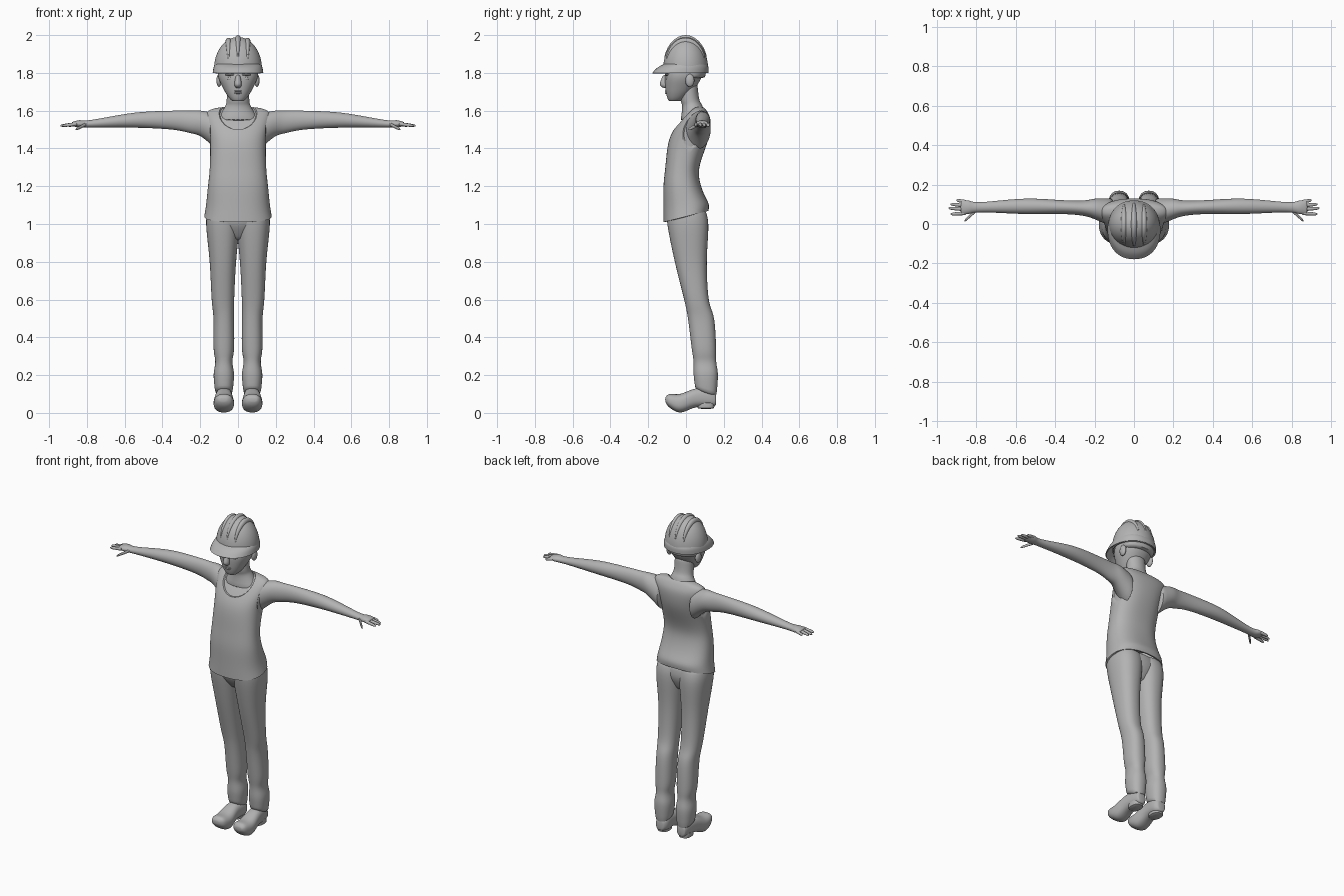
import bpy
import bmesh
from math import cos, sin, pi, sqrt, copysign
from mathutils import Vector

if "Cube" in bpy.data.objects:
    bpy.data.objects.remove(bpy.data.objects["Cube"], do_unlink=True)

shade = .45
grey = bpy.data.materials.new("plain_grey")
grey.use_nodes = True
grey.diffuse_color = (shade, shade, shade, 1)
for node in grey.node_tree.nodes:
    if node.type == 'BSDF_PRINCIPLED':
        node.inputs["Base Color"].default_value = (shade, shade, shade, 1)

parts = []


def finish(name, bm, mirror=False, subdivide=True, thickness=0):
    """Turn a bmesh into an object with the usual modifiers."""
    bmesh.ops.recalc_face_normals(bm, faces=bm.faces[:])
    mesh = bpy.data.meshes.new(name)
    bm.to_mesh(mesh)
    bm.free()
    mesh.materials.append(grey)
    obj = bpy.data.objects.new(name, mesh)
    bpy.context.collection.objects.link(obj)
    if mirror:
        modifier = obj.modifiers.new("mirror", 'MIRROR')
        modifier.use_mirror_merge = False
    if subdivide:
        modifier = obj.modifiers.new("smooth", 'SUBSURF')
        modifier.levels = modifier.render_levels = 1
    if thickness:
        modifier = obj.modifiers.new("shell", 'SOLIDIFY')
        modifier.thickness = thickness
        modifier.offset = -1
    parts.append(obj)
    return obj


def refine(rings, steps=3):
    """Run a smooth spline through the given rings."""
    points = [Vector(ring) for ring in rings]
    padded = [points[0]] + points + [points[-1]]
    result = []
    for a, b, c, d in zip(padded, padded[1:], padded[2:], padded[3:]):
        for step in range(steps):
            f = step / steps
            cubic = (b - c) * 3 + d - a
            square = a * 2 - b * 5 + c * 4 - d
            result.append(b + (c - a + (square + cubic * f) * f) * (f / 2))
    return result + [points[-1]]


def loft(name, rings, axis='z', power=2, bottom=True, top=True, tilt=0, **options):
    """Skin rounded rings; each ring is (position, a min, a max, b min, b max)."""
    bm = bmesh.new()
    sides = 28
    start = rings[0][0]
    loops = []
    for t, a_min, a_max, b_min, b_max in refine(rings):
        slant = tilt * max(0, 1 - (t - start) * 10)
        loop = []
        for k in range(sides):
            angle = 2 * pi * k / sides
            u, v = (copysign(abs(w) ** (2 / power), w) for w in (cos(angle), sin(angle)))
            a = (a_min + a_max + u * (a_max - a_min)) / 2
            b_offset = v * (b_max - b_min) / 2
            b = (b_min + b_max) / 2 + b_offset
            h = t + slant * b_offset
            place = {'x': (h, a, b), 'y': (a, h, b), 'z': (a, b, h)}[axis]
            loop.append(bm.verts.new(place))
        loops.append(loop)
    for low, high in zip(loops, loops[1:]):
        for k in range(sides):
            j = (k + 1) % sides
            bm.faces.new((low[k], low[j], high[j], high[k]))
    if bottom:
        bm.faces.new(loops[0])
    if top:
        bm.faces.new(loops[-1])
    return finish(name, bm, **options)


def centred(rings):
    """Rings centred on the middle plane, given as (z, half width, y min, y max)."""
    return [(z, -width, width, front, back) for z, width, front, back in rings]


def ball(name, centre, radii):
    bm = bmesh.new()
    bmesh.ops.create_uvsphere(bm, u_segments=32, v_segments=20, radius=1)
    bmesh.ops.scale(bm, vec=radii, verts=bm.verts[:])
    bmesh.ops.translate(bm, vec=centre, verts=bm.verts[:])
    return finish(name, bm, subdivide=False)


def finger(name, base, tip):
    base, tip = Vector(base), Vector(tip)
    rings = []
    for fraction, radius in ((0, .01), (.8, .008), (1, .003)):
        p = base.lerp(tip, fraction)
        rings.append((p.x, p.y - radius, p.y + radius, p.z - radius, p.z + radius))
    loft(name, rings, axis='x', mirror=True)


# Sleeveless shirt with a slanted hem, and the skin just inside it
torso = centred([
    (1.04, .18, -.12, .12), (1.1, .17, -.12, .12), (1.2, .16, -.12, .08),
    (1.3, .15, -.11, .07), (1.45, .15, -.09, .12), (1.55, .17, -.03, .13),
    (1.6, .16, .02, .11), (1.62, .08, .04, .09)])
shirt = loft("shirt", torso, power=2.4, bottom=False, tilt=.25, thickness=.01)
inset = Vector((-1, 1, -1, 1, -1)) * .006
loft("chest", [Vector(ring) + inset for ring in torso[2:]], power=2.4)

# Neckline and armholes cut out of the shirt
cutters = [ball("neckline_cutter", (0, -.06, 1.64), (.125, .16, .14))]
for side in (-1, 1):
    cutters.append(ball("armhole_cutter", (side * .2, .045, 1.47), (.07, .1, .125)))
for cutter in cutters:
    parts.remove(cutter)
    cutter.hide_render = True
    modifier = shirt.modifiers.new("cut", 'BOOLEAN')
    modifier.operation = 'DIFFERENCE'
    modifier.solver = 'EXACT'
    modifier.object = cutter

# Trousers
loft("trouser_leg", [
    (.1, .03, .12, .05, .16), (.2, .02, .13, .04, .17), (.27, .03, .12, .04, .16),
    (.34, .02, .13, .03, .16), (.5, .02, .13, .01, .15), (.6, .02, .14, -.01, .12),
    (.8, .01, .15, -.06, .11), (1, -.01, .17, -.1, .12), (1.08, -.01, .16, -.1, .1)],
    power=2.3, tilt=-.4, mirror=True)
loft("trouser_seat", centred([
    (.91, .05, -.04, .07), (1, .16, -.1, .11), (1.08, .16, -.1, .1)]))

# Shoes with upturned toes and heel blocks
loft("shoe", [
    (-.11, .06, .1, .06, .08), (-.09, .03, .12, .03, .1), (-.03, .02, .13, 0, .1),
    (.05, .03, .12, .03, .13), (.13, .03, .11, .03, .13), (.16, .05, .1, .04, .1)],
    axis='y', power=2.4, mirror=True)
loft("shoe_heel", [(.02, .04, .11, .06, .15), (.06, .04, .11, .06, .15)],
     power=2.6, mirror=True)

# Arms and hands
loft("arm", [
    (.1, -.02, .13, 1.38, 1.58), (.19, .02, .13, 1.46, 1.6), (.25, .04, .12, 1.48, 1.6),
    (.35, .05, .12, 1.5, 1.6), (.55, .05, .13, 1.51, 1.59), (.78, .06, .11, 1.51, 1.55),
    (.84, .05, .12, 1.51, 1.55), (.88, .05, .12, 1.52, 1.54)], axis='x', mirror=True)
knuckle = .055
for word, reach, y in (("index", .93, .05), ("middle", .94, .08),
                       ("ring", .93, .1), ("little", .9, .12)):
    finger(word + "_finger", (.85, knuckle, 1.53), (reach, y, 1.52))
    knuckle += .019
finger("thumb", (.8, .07, 1.53), (.86, .015, 1.5))

# Neck and head
loft("neck", centred([
    (1.54, .12, -.03, .11), (1.62, .07, -.02, .09),
    (1.66, .06, -.03, .07), (1.75, .06, -.03, .06)]))
loft("head", centred([
    (1.65, .03, -.09, -.03), (1.67, .05, -.1, 0), (1.72, .08, -.11, .05),
    (1.8, .11, -.11, .09), (1.9, .08, -.07, .07)]), power=2.2)
loft("nose", centred([
    (1.72, .01, -.12, -.09), (1.74, .02, -.14, -.09), (1.79, .01, -.12, -.09)]))
ball("upper_lip", (0, -.1, 1.703), (.024, .012, .005))
ball("lower_lip", (0, -.1, 1.694), (.02, .011, .006))
for side, word in ((-1, "right"), (1, "left")):
    ball(word + "_eye", (side * .04, -.095, 1.77), (.018, .012, .009))
    ball(word + "_brow", (side * .04, -.1, 1.79), (.03, .012, .006))
    ball(word + "_ear", (side * .1, .02, 1.76), (.014, .024, .034))

# Hard hat: open dome, flared brim, crown ridges, inner headband
base, height, half_width, half_depth, middle = 1.82, .17, .128, .12, -.002
dome = []
for step in range(9):
    angle = pi * (step / 8 * .52 - .04)
    s = cos(angle)
    dome.append((base + height * sin(angle), -half_width * s, half_width * s,
                 middle - half_depth * s, middle + half_depth * s))
loft("hat_dome", dome, bottom=False, thickness=.006)
loft("hat_brim", centred([
    (1.8, .135, -.18, .12), (1.83, .13, -.15, .12), (1.85, .12, -.11, .11)]),
    power=2.2, bottom=False, top=False, thickness=.006)
for side, word in ((-1, "right"), (0, "middle"), (1, "left")):
    x = side * .05
    shrink = sqrt(1 - (x / half_width) ** 2)
    ridge = []
    for step in range(9):
        angle = pi * (.12 + .76 * step / 8)
        y = middle - half_depth * shrink * cos(angle)
        z = base + height * shrink * sin(angle)
        width = .004 + .012 * sin(pi * step / 8)
        ridge.append((y, x - width, x + width, z - .03, z + .01))
    loft(word + "_hat_ridge", ridge, axis='y')
loft("headband", centred([(1.77, .1, -.03, .1), (1.82, .11, -.03, .11)]))

# Apply modifiers, then smooth shading with crisp edges
for obj in parts:
    bpy.ops.object.select_all(action='DESELECT')
    obj.select_set(True)
    bpy.context.view_layer.objects.active = obj
    bpy.ops.object.convert(target='MESH')
    bpy.ops.object.shade_smooth_by_angle(angle=pi / 4)
for cutter in cutters:
    bpy.data.objects.remove(cutter, do_unlink=True)
